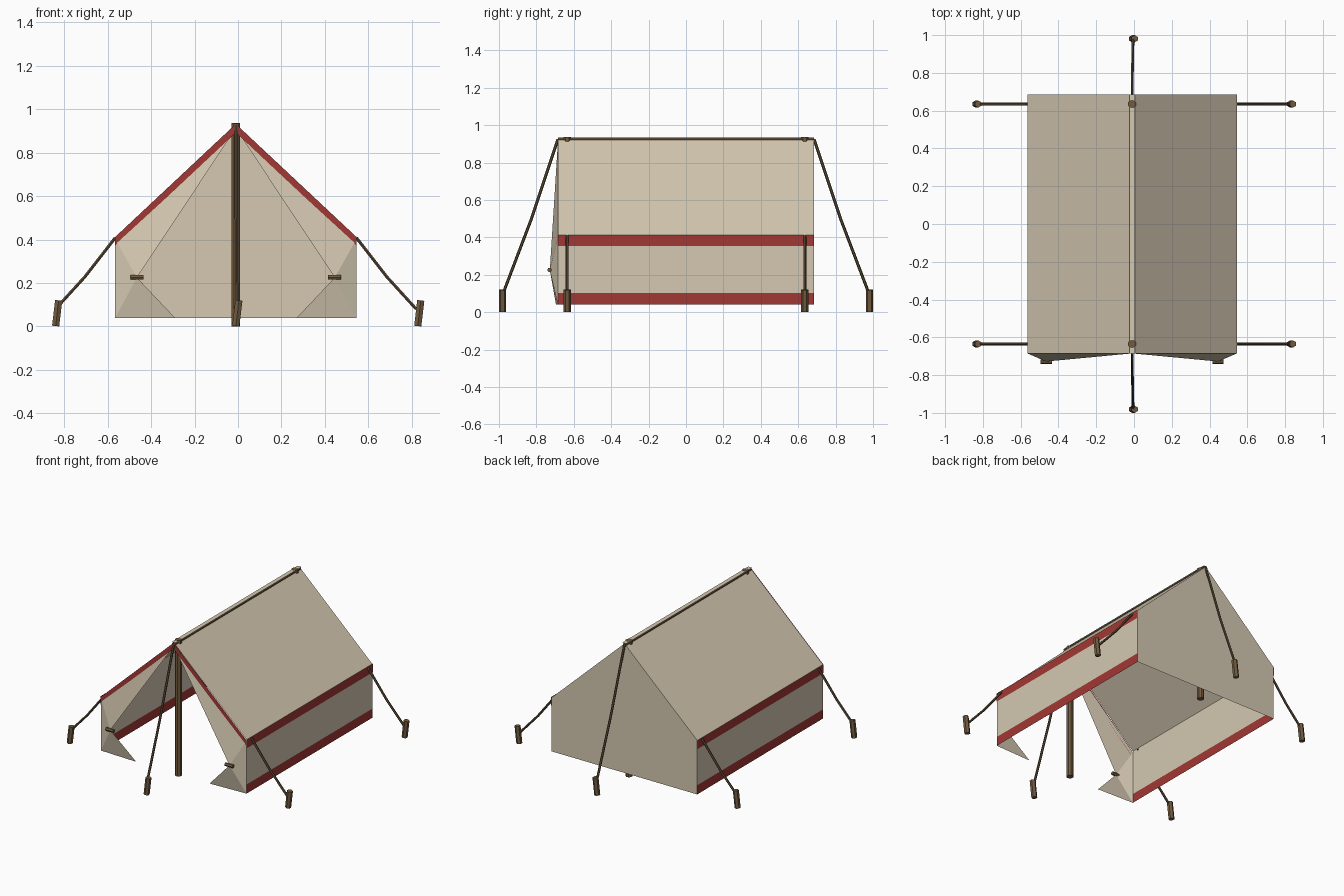
import bpy
import math
from mathutils import Vector

cube = bpy.data.objects.get("Cube")
if cube:
    bpy.data.objects.remove(cube, do_unlink=True)


def material(name, rgb):
    m = bpy.data.materials.new(name)
    m.use_nodes = True
    m.diffuse_color = (*rgb, 1)
    m.node_tree.nodes["Principled BSDF"].inputs["Base Color"].default_value = (*rgb, 1)
    return m


CANVAS = material("canvas", (0.66, 0.58, 0.44))
RED = material("red_trim", (0.36, 0.04, 0.035))
WOOD = material("wood", (0.17, 0.105, 0.05))
ROPE = material("rope", (0.11, 0.075, 0.04))


def mesh(name, verts, faces, *mats):
    me = bpy.data.meshes.new(name)
    me.from_pydata(verts, [], faces)
    for m in mats:
        me.materials.append(m)
    ob = bpy.data.objects.new(name, me)
    bpy.context.collection.objects.link(ob)
    return ob


def rod(name, path, radius, sides, mat):
    """Sweep a polygon along a path, with capped ends."""
    pts = [Vector(p) for p in path]
    axis = (pts[-1] - pts[0]).normalized()
    side = axis.cross(Vector((0, 1, 0) if abs(axis.y) < 0.9 else (1, 0, 0))).normalized()
    up = axis.cross(side)
    verts, faces, n = [], [], sides
    for p in pts:
        for i in range(n):
            a = math.tau * (i + 0.5) / n
            verts.append(p + radius * (math.cos(a) * side + math.sin(a) * up))
    for r in range(len(pts) - 1):
        for i in range(n):
            j = (i + 1) % n
            faces.append((r * n + i, r * n + j, r * n + n + j, r * n + n + i))
    faces.append(tuple(reversed(range(n))))
    faces.append(tuple(range(len(verts) - n, len(verts))))
    return mesh(name, verts, faces, mat)


# Main dimensions
CX = -0.01
HALF = 0.555
END = 0.685
BASE, EAVE, RIDGE = 0.04, 0.412, 0.932
POLE_Y = 0.635


def sheet(name, a, b, mat):
    """Rectangle along the tent's length between two (x, z) points."""
    verts = [(x, y, z) for (x, z), y in ((a, -END), (b, -END), (b, END), (a, END))]
    return mesh(name, verts, [(0, 1, 2, 3)], mat)


for s, label in ((1, "left"), (-1, "right")):
    x = CX + s * HALF

    # Roof slope
    sheet(label + "_roof", (CX, RIDGE), (x, EAVE), CANVAS)

    # Wall with a red hem
    rows = (BASE, 0.103, EAVE)
    verts = [(x, y, z) for z in rows for y in (-END, END)]
    wall = mesh(label + "_wall", verts, [(0, 1, 3, 2), (2, 3, 5, 4)], CANVAS, RED)
    for f in wall.data.polygons:
        f.material_index = 1 if f.center.z < 0.1 else 0

    # Red strip hanging below the eave
    sheet(label + "_valance", (x + s * 0.004, EAVE + 0.002), (x + s * 0.004, 0.355), RED)

    # Red edge along the front of the roof
    y = -END - 0.004
    mesh(label + "_front_trim",
         [(CX, y, RIDGE), (x, y, EAVE), (x, y, EAVE - 0.04), (CX, y, RIDGE - 0.04)],
         [(0, 1, 2, 3)], RED)

    # Door flap pulled aside and tied
    verts = [(CX, -END, 0.91), (x, -END, EAVE - 0.01), (x, -END, BASE),
             (CX + s * 0.28, -0.695, BASE), (CX + s * 0.455, -0.728, 0.225)]
    mesh(label + "_door_flap", verts, [(0, 1, 4), (1, 2, 4), (2, 3, 4)], CANVAS)
    tx = CX + s * 0.455
    rod(label + "_flap_tie", [(tx - 0.03, -0.73, 0.226), (tx + 0.03, -0.73, 0.226)],
        0.012, 6, WOOD)

# Rear gable
mesh("rear_gable",
     [(CX - HALF, END, BASE), (CX + HALF, END, BASE), (CX + HALF, END, EAVE),
      (CX, END, RIDGE), (CX - HALF, END, EAVE)], [(0, 1, 2, 3, 4)], CANVAS)

# Ridge pole and the canvas cap lying on it
rod("ridge_pole", [(CX, -END, 0.921), (CX, END, 0.921)], 0.014, 8, WOOD)
sheet("ridge_cap", (CX - 0.015, 0.936), (CX + 0.015, 0.936), CANVAS)


def stake(name, x, y):
    rod(name, [(x - 0.006, y, 0.002), (x + 0.008, y, 0.12)], 0.019, 6, WOOD)


for e, end in ((-1, "front"), (1, "rear")):
    # Upright pole
    rod(end + "_pole", [(CX, e * POLE_Y, 0), (CX, e * POLE_Y, 0.937)], 0.022, 8, WOOD)

    # Ridge guy rope and stake
    rod(end + "_guy_rope", [(CX, e * END, 0.925), (CX + 0.002, e * 0.83, 0.49),
                            (CX + 0.005, e * 0.978, 0.1)], 0.008, 6, ROPE)
    stake(end + "_stake", -0.004, e * 0.981)

    # Side guy ropes and stakes
    for s, label in ((1, "left"), (-1, "right")):
        y = e * POLE_Y
        rod(f"{end}_{label}_guy_rope",
            [(CX + s * HALF, y, 0.408), (CX + s * 0.695, y, 0.228),
             (CX + s * 0.83, y, 0.08)], 0.008, 6, ROPE)
        stake(f"{end}_{label}_stake", s * 0.833, y)
